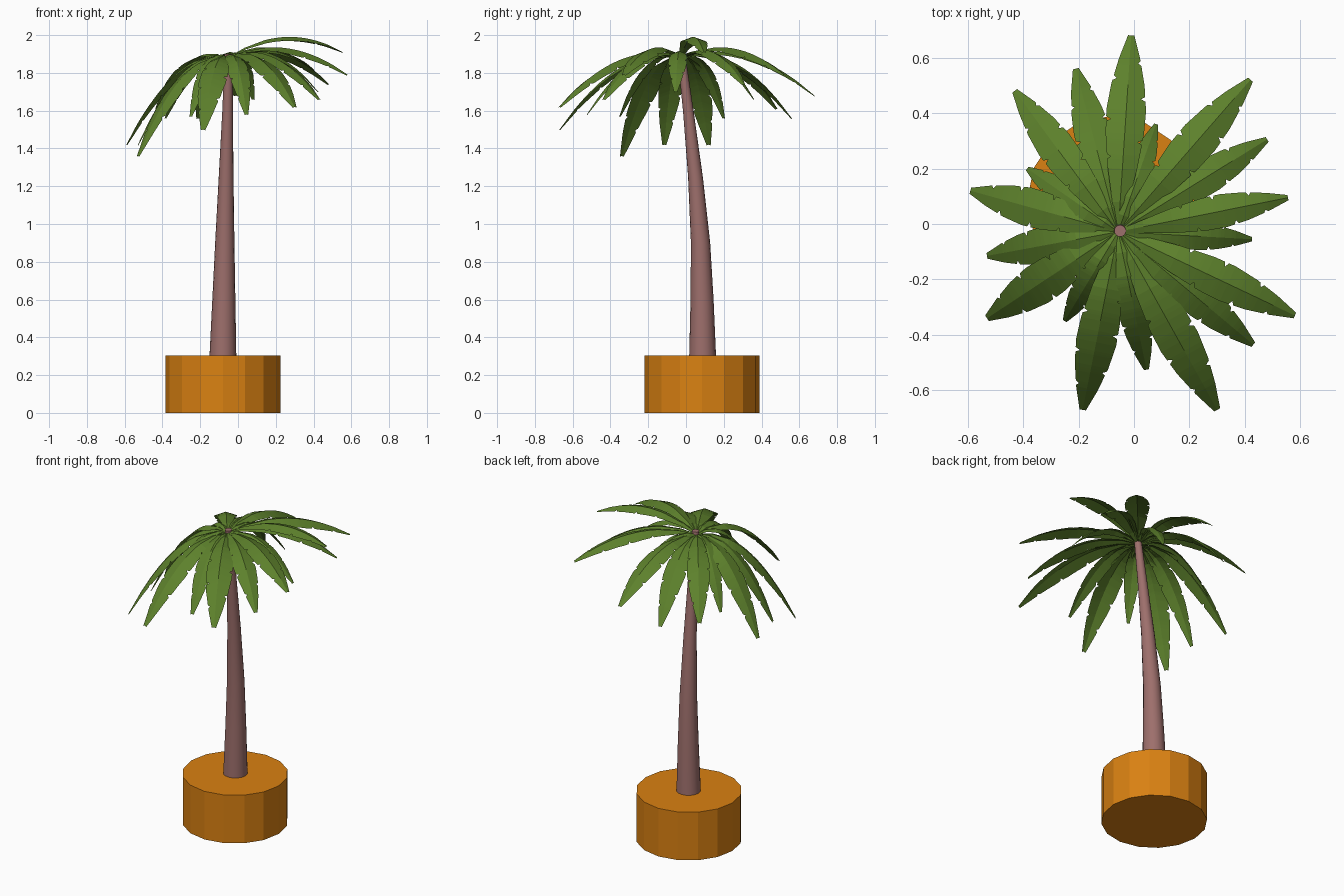
import bpy, bmesh, math
from mathutils import Vector

if "Cube" in bpy.data.objects:
    bpy.data.objects.remove(bpy.data.objects["Cube"])


def material(name, rgb):
    m = bpy.data.materials.new(name)
    m.diffuse_color = (*rgb, 1)
    m.use_nodes = True
    m.node_tree.nodes["Principled BSDF"].inputs["Base Color"].default_value = m.diffuse_color
    return m


def make_object(name, bm, mat):
    me = bpy.data.meshes.new(name)
    bm.to_mesh(me)
    bm.free()
    ob = bpy.data.objects.new(name, me)
    bpy.context.collection.objects.link(ob)
    me.materials.append(mat)
    return ob


def lofted(name, rings, sides, mat):
    """Closed tube through (x, y, z, radius) rings."""
    bm = bmesh.new()
    loops = [[bm.verts.new((x + r * math.cos(2 * math.pi * i / sides),
                            y + r * math.sin(2 * math.pi * i / sides), z))
              for i in range(sides)] for x, y, z, r in rings]
    for a, b in zip(loops, loops[1:]):
        for i in range(sides):
            j = (i + 1) % sides
            bm.faces.new((a[i], a[j], b[j], b[i]))
    bm.faces.new(loops[0][::-1])
    bm.faces.new(loops[-1])
    return make_object(name, bm, mat)


green = material("leaf_green", (0.11, 0.22, 0.025))
brown = material("trunk_brown", (0.34, 0.16, 0.15))
orange = material("pot_orange", (0.70, 0.22, 0.006))

# Faceted pot
lofted("pot", [(-0.08, 0.085, 0, 0.305), (-0.08, 0.085, 0.305, 0.305)], 16, orange)

# Leaning, tapering trunk
trunk = lofted("trunk", [(-0.08, 0.088, 0.30, 0.071), (-0.075, 0.085, 0.6, 0.061),
                         (-0.07, 0.077, 0.9, 0.051), (-0.063, 0.05, 1.25, 0.039),
                         (-0.055, 0.012, 1.6, 0.028), (-0.05, -0.025, 1.9, 0.021)], 16, brown)
bpy.context.view_layer.objects.active = trunk
trunk.select_set(True)
bpy.ops.object.shade_smooth_by_angle(angle=math.radians(40))

# Frond outline: (position along rib, half-width fraction)
OUTLINE = [(0, .10), (.15, .40), (.32, .74), (.5, .97), (.62, 1.0), (.75, .84), (.88, .54), (1, .16)]
NOTCHES = {1: (.38, .57, .78), -1: (.46, .68, .86)}
CROWN = Vector((-0.057, -0.028, 1.88))


def outline_width(t):
    for (t0, w0), (t1, w1) in zip(OUTLINE, OUTLINE[1:]):
        if t <= t1:
            return w0 + (w1 - w0) * (t - t0) / (t1 - t0)
    return OUTLINE[-1][1]


def frond(name, tip):
    """Arched leaf with a raised rib and small slits in both edges."""
    tip = Vector(tip)
    span = tip - CROWN
    across = Vector((-span.y, span.x, 0)).normalized()
    half = 0.097 * span.length
    arch = 0.095 + 0.15 * max(0, -span.z - 0.1)
    slits = [n + d for s in NOTCHES.values() for n in s for d in (-.012, 0, .012)]
    stations = sorted({t for t, _ in OUTLINE} | set(slits))
    bm = bmesh.new()
    rows = []
    for t in stations:
        rib = CROWN + span * t + Vector((0, 0, 4 * arch * t * (1 - t)))
        row = [bm.verts.new(rib)]
        for side in (1, -1):
            w = half * outline_width(t) * (0.76 if t in NOTCHES[side] else 1)
            row.append(bm.verts.new(rib + across * side * w - Vector((0, 0, 0.36 * w))))
        rows.append(row)
    for a, b in zip(rows, rows[1:]):
        bm.faces.new((a[0], b[0], b[1], a[1]))
        bm.faces.new((a[0], a[2], b[2], b[0]))
    make_object(name, bm, green)


# Crown of fronds, one tip position each
TIPS = [(-.01, .68, 1.68), (-.21, .56, 1.56), (-.43, .48, 1.61), (.42, .52, 1.79),
        (.48, .305, 1.74), (.555, .095, 1.91), (.425, -.055, 1.70), (.58, -.33, 1.79),
        (.43, -.435, 1.66), (.30, -.67, 1.62), (.045, -.525, 1.58), (-.185, -.67, 1.50),
        (-.25, -.35, 1.57), (-.53, -.34, 1.36), (-.53, -.115, 1.42), (-.59, .12, 1.42),
        (-.385, .20, 1.56), (.08, .36, 1.66)]
for i, tip in enumerate(TIPS):
    frond(f"frond_{i + 1}", tip)
